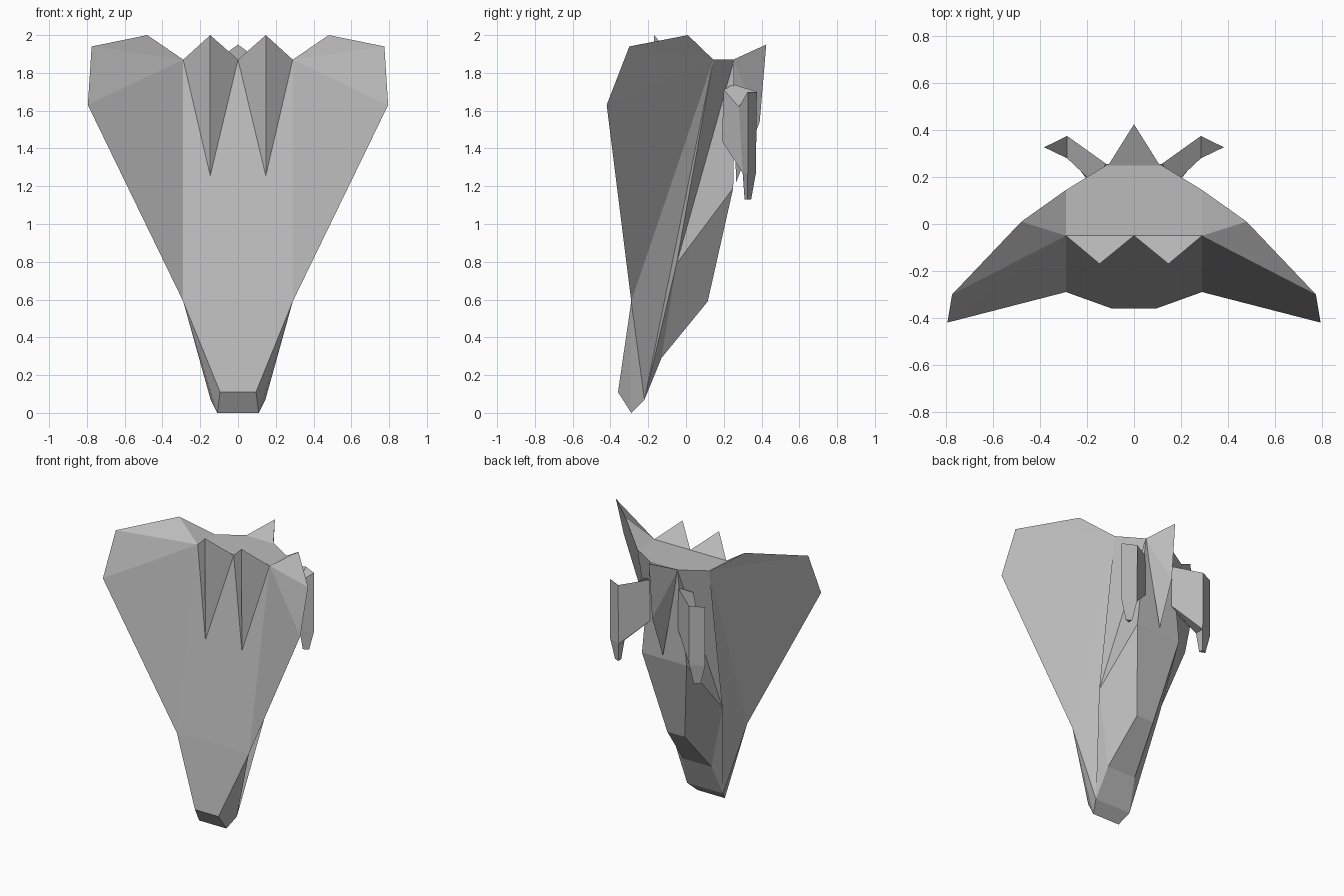
import bpy, bmesh, math

if "Cube" in bpy.data.objects:
    bpy.data.objects.remove(bpy.data.objects["Cube"], do_unlink=True)

# Single hull paint
paint = bpy.data.materials.new("hull_grey")
paint.use_nodes = True
colour = (0.5, 0.5, 0.5, 1)
paint.diffuse_color = colour
paint.node_tree.nodes["Principled BSDF"].inputs["Base Color"].default_value = colour


def build(name, points, faces, side=1, twin=False):
    """Make a faceted part. A lower-case letter is the mirrored twin of a point."""
    bm = bmesh.new()
    made = {}

    def vert(letter):
        x, y, z = points[letter.upper()]
        flip = -1 if letter.islower() else 1
        key = letter.upper() if x == 0 else letter
        if key not in made:
            made[key] = bm.verts.new((x * flip * side, y, z))
        return made[key]

    for face in faces.split():
        bm.faces.new([vert(c) for c in face])
        crosses = any(c.islower() for c in face)
        if twin and not crosses:
            bm.faces.new([vert(c.swapcase()) for c in reversed(face)])
    bmesh.ops.recalc_face_normals(bm, faces=bm.faces)
    mesh = bpy.data.meshes.new(name)
    bm.to_mesh(mesh)
    bm.free()
    mesh.materials.append(paint)
    obj = bpy.data.objects.new(name, mesh)
    bpy.context.collection.objects.link(obj)
    return obj


# Shared corners where the wing meets the hull
root = {"A": (.29, -.05, 1.87), "B": (.29, .145, 1.87), "G": (.29, -.29, .59)}

# Fuselage: belly, nose, canopy, spine and flat stern
hull = dict(root,
            C=(.11, .255, 1.87), D=(.18, .25, 1.19), E=(.26, -.05, .79),
            F=(.145, -.22, .07), H=(.115, -.13, .29), I=(.07, .115, .59),
            N=(.11, -.29, 0), P=(.095, -.36, .11))
build("fuselage", hull,
      "PGgp GAag ABCcba ABG PGN GNF GFB BFE BEC CED CDdc "
      "DEHI EFH DIid IHhi HFfh FNnf NPpn", twin=True)

# Swept wings, thick at the root and sharp at the tip
wing = dict(root, R=(.48, .01, 2), S=(.775, -.3, 1.94), T=(.795, -.42, 1.63))
# Belly fins, each a slim wedge ending in a raised tip
fin = {"A": (0, -.05, 1.87), "B": (.29, -.05, 1.87),
       "T": (.147, -.17, 2), "L": (.147, -.165, 1.23)}
# Engine pod, a three-sided prism tapering downward
pod = {"A": (.285, .375, 1.7), "B": (.383, .327, 1.7), "C": (.285, .28, 1.62),
       "D": (.285, .37, 1.27), "E": (.383, .327, 1.27), "F": (.285, .3, 1.27),
       "J": (.305, .345, 1.13), "K": (.345, .325, 1.13), "L": (.305, .31, 1.13)}
# Pylon joining pod to hull
pylon = {"A": pod["A"], "C": pod["C"], "D": pod["D"], "F": pod["F"],
         "M": (.11, .25, 1.74), "N": (.2, .2, 1.71),
         "O": (.11, .25, 1.44), "Q": (.2, .19, 1.44)}

for label, side in (("left", 1), ("right", -1)):
    build(label + "_wing", wing, "AGT ATS ASR ARB BRS BST BTG ABG", side)
    build(label + "_belly_fin", fin, "ATB ALT BTL ABL", side)
    build(label + "_engine_pod", pod,
          "ABC ADEB BEFC CFDA DJKE EKLF FLJD JKL", side)
    build(label + "_pylon", pylon, "MNCA MADO NQFC OQFD MNQO", side)

# Dorsal fin with a bent spine
dorsal = {"B": (.11, .25, 1.87), "T": (0, .425, 1.95),
          "M": (0, .39, 1.54), "L": (0, .265, 1.22)}
build("dorsal_fin", dorsal, "BTb BMT BLM BLb", twin=True)
